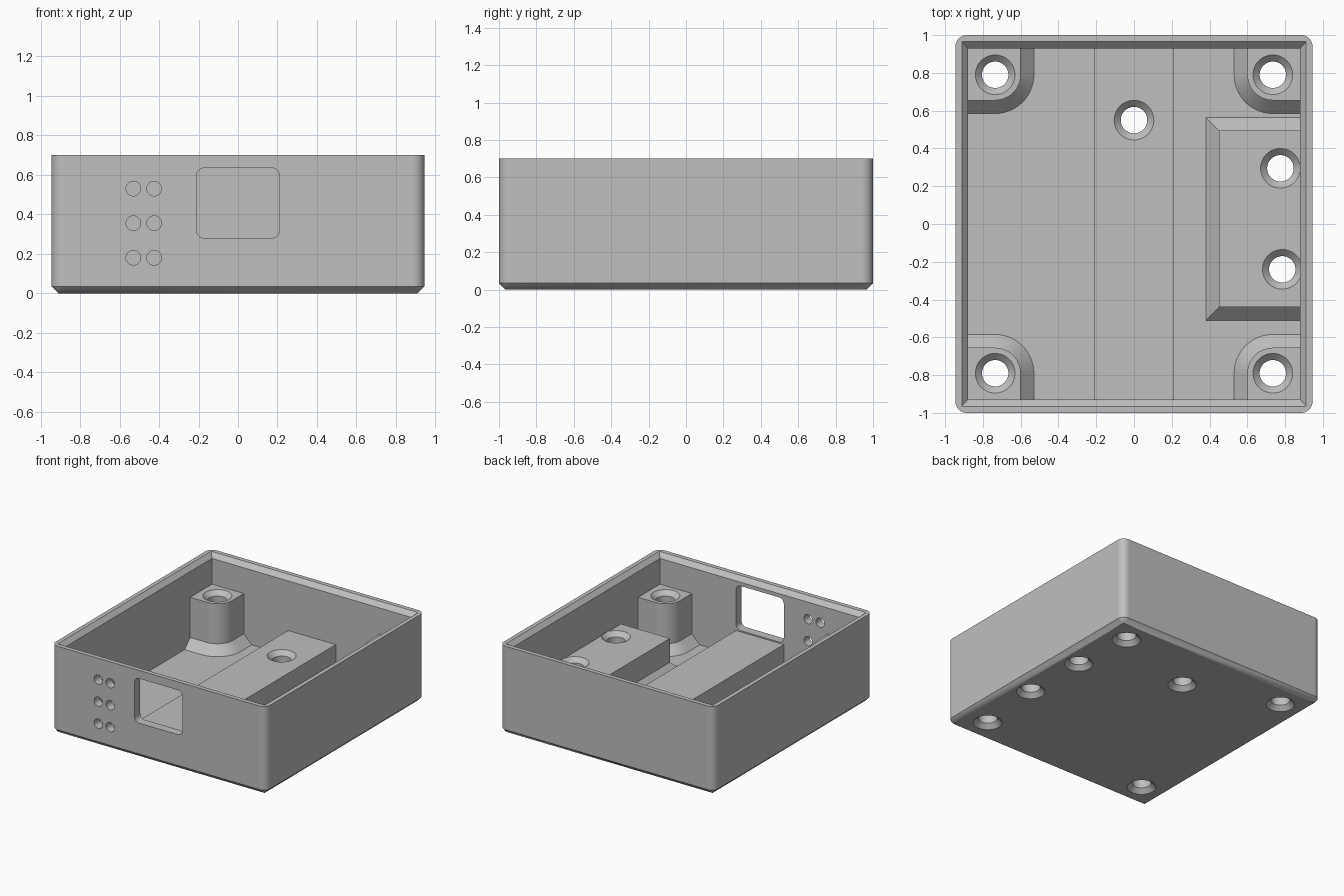
import bpy, bmesh, math
from mathutils import Vector

if "Cube" in bpy.data.objects:
    bpy.data.objects.remove(bpy.data.objects["Cube"], do_unlink=True)

W, D, H = 0.945, 1.0, 0.70      # half width, half depth, height
IX, IY = 0.88, 0.93             # inner wall faces
FLOOR, BEVEL = 0.07, 0.035
SEG = 14

grey = bpy.data.materials.new("plain_grey")
grey.use_nodes = True
colour = (0.52, 0.52, 0.52, 1)
grey.diffuse_color = colour
grey.node_tree.nodes["Principled BSDF"].inputs["Base Color"].default_value = colour


def finish(name, bm):
    bmesh.ops.dissolve_limit(bm, angle_limit=0.005, verts=bm.verts[:], edges=bm.edges[:])
    bmesh.ops.recalc_face_normals(bm, faces=bm.faces[:])
    mesh = bpy.data.meshes.new(name)
    bm.to_mesh(mesh)
    bm.free()
    mesh.materials.append(grey)
    ob = bpy.data.objects.new(name, mesh)
    bpy.context.collection.objects.link(ob)
    return ob


def hull(name, points):
    """Convex solid around a set of points."""
    bm = bmesh.new()
    for p in points:
        bm.verts.new(p)
    res = bmesh.ops.convex_hull(bm, input=bm.verts[:])
    junk = [g for g in res["geom_interior"] if isinstance(g, bmesh.types.BMVert)]
    if junk:
        bmesh.ops.delete(bm, geom=list(set(junk)), context='VERTS')
    return finish(name, bm)


def rect(x0, x1, y0, y1):
    return [(x0, y0), (x1, y0), (x1, y1), (x0, y1)]


def rounded(x0, x1, y0, y1, r):
    pts = []
    corners = [(x1 - r, y1 - r), (x0 + r, y1 - r), (x0 + r, y0 + r), (x1 - r, y0 + r)]
    for q, (cx, cy) in enumerate(corners):
        for i in range(SEG + 1):
            a = math.pi / 2 * (q + i / SEG)
            pts.append((cx + r * math.cos(a), cy + r * math.sin(a)))
    return pts


def at(outline, *heights):
    return [(x, y, z) for z in heights for x, y in outline]


def lathe(name, cx, cy, profile, sides=48):
    """Closed turned solid about a vertical axis from (radius, z) pairs."""
    bm = bmesh.new()
    rings = []
    for r, z in profile:
        rings.append([bm.verts.new((cx + r * math.cos(math.tau * i / sides),
                                    cy + r * math.sin(math.tau * i / sides), z))
                      for i in range(sides)])
    for a, b in zip(rings, rings[1:]):
        for i in range(sides):
            j = (i + 1) % sides
            bm.faces.new((a[i], a[j], b[j], b[i]))
    bm.faces.new(rings[0])
    bm.faces.new(rings[-1])
    return finish(name, bm)


def combine(body, part, operation):
    part.hide_render = True
    mod = body.modifiers.new(part.name, 'BOOLEAN')
    mod.operation, mod.solver, mod.object = operation, 'EXACT', part
    bpy.context.view_layer.objects.active = body
    bpy.ops.object.modifier_apply(modifier=mod.name)
    bpy.data.objects.remove(part, do_unlink=True)


# Outer shell with rounded uprights and a bevelled foot
B = BEVEL
body = hull("enclosure_base",
            at(rounded(-W, W, -D, D, 0.06), B, H) + at(rect(B - W, W - B, B - D, D - B), 0))

# Hollow, with a sloped lip around the opening
combine(body, hull("cavity", at(rect(-IX, IX, -IY, IY), FLOOR, H + 0.1)), 'DIFFERENCE')
e = 0.02
combine(body, hull("lip", at(rect(-IX, IX, -IY, IY), H - B)
                   + at(rect(-W + B - e, W - B + e, -D + B - e, D - B + e), H + e)), 'DIFFERENCE')

# Corner posts with flared feet
PX, PY, POST = 0.735, 0.79, 0.46


def post_outline(r, sx, sy):
    pts = [(PX - r * math.cos(a), PY - r * math.sin(a))
           for a in (math.pi / 2 * i / SEG for i in range(SEG + 1))]
    pts += [(PX - r, IY + 0.03), (IX + 0.03, IY + 0.03), (IX + 0.03, PY - r)]
    return [(sx * x, sy * y) for x, y in pts]


holes = []
for sx in (-1, 1):
    for sy in (-1, 1):
        inner, outer = post_outline(0.135, sx, sy), post_outline(0.205, sx, sy)
        combine(body, hull("post", at(inner, 0.05, POST)), 'UNION')
        combine(body, hull("post_foot", at(outer, 0.05, FLOOR) + at(inner, 2 * FLOOR)), 'UNION')
        holes.append((sx * PX, sy * PY, POST))

# Central raised strip running front to back
STRIP = 0.27
combine(body, hull("centre_strip", at(rect(-0.21, 0.21, -IY - 0.03, IY + 0.03), 0.05, STRIP)), 'UNION')
holes.append((0, 0.55, STRIP))

# Side block with flared foot
BLOCK = 0.33
block_top = rect(0.45, IX + 0.03, -0.44, 0.495)
combine(body, hull("side_block", at(block_top, 0.05, BLOCK)), 'UNION')
combine(body, hull("block_foot", at(rect(0.38, IX + 0.03, -0.51, 0.565), 0.05, FLOOR)
                   + at(block_top, 2 * FLOOR)), 'UNION')
holes += [(0.775, 0.295, BLOCK), (0.785, -0.24, BLOCK)]

# Screw holes, countersunk at both ends
for x, y, top in holes:
    combine(body, lathe("screw_hole", x, y, [(0.11, -0.005), (0.07, 0.035),
                                             (0.07, top - 0.035), (0.11, top + 0.005)]), 'DIFFERENCE')

# Front window
window = rounded(-0.21, 0.21, 0.28, 0.635, 0.04)
combine(body, hull("window", [(x, y, z) for y in (-1.1, -0.85) for x, z in window]), 'DIFFERENCE')

# Six small holes in the front wall
for x in (-0.53, -0.425):
    for z in (0.18, 0.355, 0.53):
        ring = rounded(x - 0.037, x + 0.037, z - 0.037, z + 0.037, 0.037)
        combine(body, hull("front_hole", [(a, y, b) for y in (-1.1, -0.85) for a, b in ring]), 'DIFFERENCE')

# Single material, smooth curves with sharp edges
body.data.materials.clear()
body.data.materials.append(grey)
bpy.ops.object.select_all(action='DESELECT')
body.select_set(True)
bpy.context.view_layer.objects.active = body
bpy.ops.object.shade_smooth_by_angle(angle=math.radians(25))
weighted = body.modifiers.new("even_shading", 'WEIGHTED_NORMAL')
weighted.keep_sharp = True
